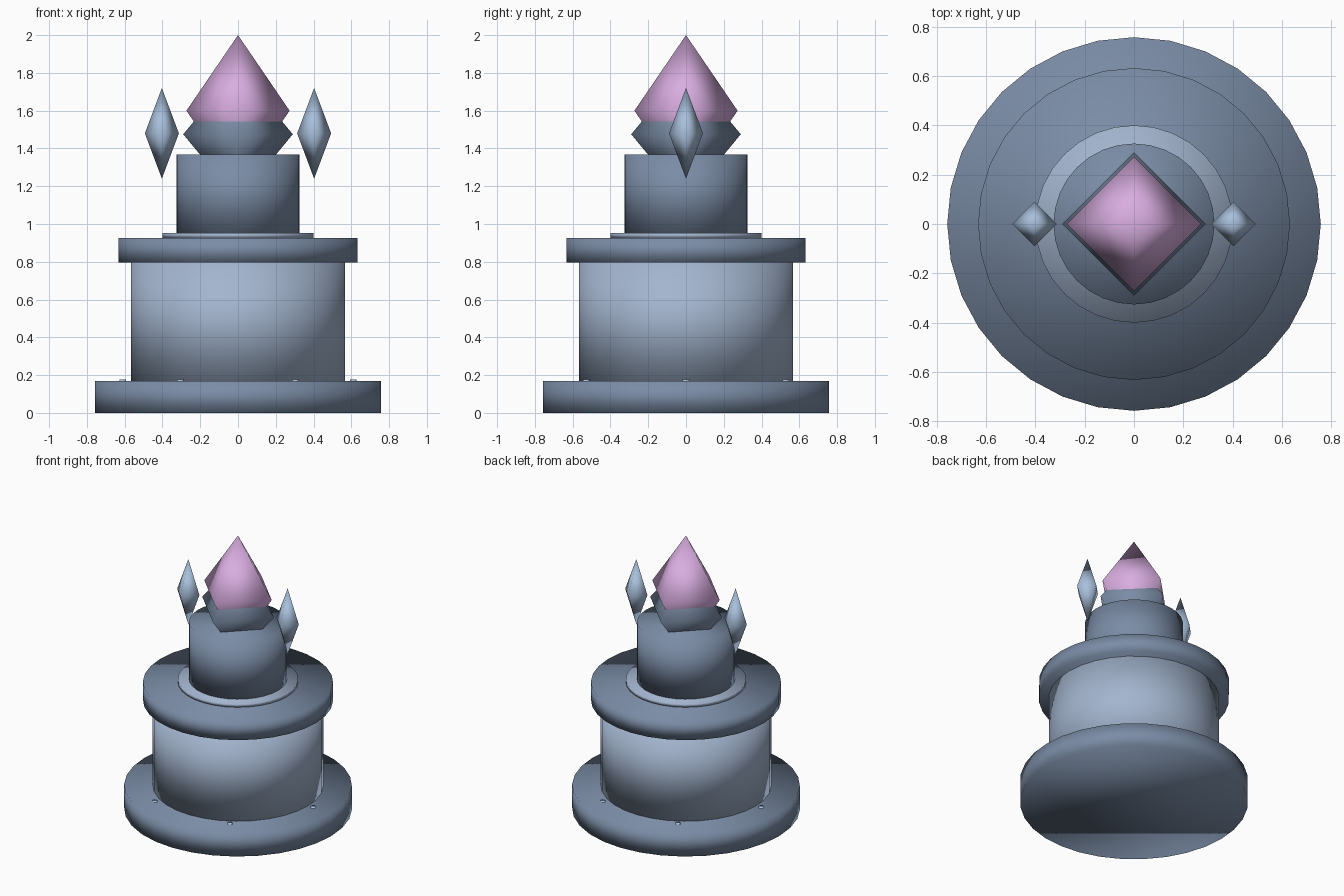
import bpy
from math import cos, sin, tau

cube = bpy.data.objects.get("Cube")
if cube:
    bpy.data.objects.remove(cube)


def material(name, srgb):
    """Flat material from a display colour, stored as linear values."""
    colour = [((c + 0.055) / 1.055) ** 2.4 for c in srgb] + [1]
    mat = bpy.data.materials.new(name)
    mat.use_nodes = True
    mat.diffuse_color = colour
    mat.node_tree.nodes["Principled BSDF"].inputs["Base Color"].default_value = colour
    return mat


dark_stone = material("dark stone", (0.48, 0.55, 0.65))
light_stone = material("light stone", (0.64, 0.71, 0.81))
pale_crystal = material("pale crystal", (0.66, 0.75, 0.86))
pink_crystal = material("pink crystal", (0.85, 0.68, 0.88))


def finish(obj, name, mat):
    obj.name = name
    obj.data.materials.append(mat)
    obj.data.shade_smooth()


def drum(name, radius, bottom, top, mat, x=0, y=0, sides=32):
    """Upright cylinder between two heights."""
    bpy.ops.mesh.primitive_cylinder_add(
        vertices=sides, radius=radius, depth=top - bottom,
        location=(x, y, (bottom + top) / 2))
    finish(bpy.context.object, name, mat)


def diamond(name, radius, half_height, z, mat, x=0):
    """Eight-faced crystal with its corners on the axes."""
    ring = [(radius, 0, 0), (0, radius, 0), (-radius, 0, 0), (0, -radius, 0)]
    verts = ring + [(0, 0, half_height), (0, 0, -half_height)]
    faces = []
    for i in range(4):
        j = (i + 1) % 4
        faces += [(i, j, 4), (j, i, 5)]
    mesh = bpy.data.meshes.new(name)
    mesh.from_pydata(verts, [], faces)
    obj = bpy.data.objects.new(name, mesh)
    obj.location = (x, 0, z)
    bpy.context.collection.objects.link(obj)
    finish(obj, name, mat)


# Stacked round pedestal
drum("base", 0.757, 0, 0.17, dark_stone)
drum("body", 0.567, 0.17, 0.795, light_stone)
drum("flange", 0.632, 0.795, 0.927, dark_stone)
drum("collar", 0.4, 0.927, 0.952, light_stone)
drum("column", 0.326, 0.952, 1.368, dark_stone)

# Small studs around the top of the base
for i in range(6):
    a = tau * i / 6
    drum("base_stud", 0.018, 0.16, 0.176, pale_crystal,
         0.61 * cos(a), 0.61 * sin(a), 8)

# Crystal in its socket, with a floating shard on each side
diamond("socket", 0.29, 0.35, 1.475, dark_stone)
diamond("main_crystal", 0.273, 0.4, 1.6, pink_crystal)
for side, x in (("left", 0.403), ("right", -0.403)):
    diamond(side + "_shard", 0.09, 0.24, 1.48, pale_crystal, x)
